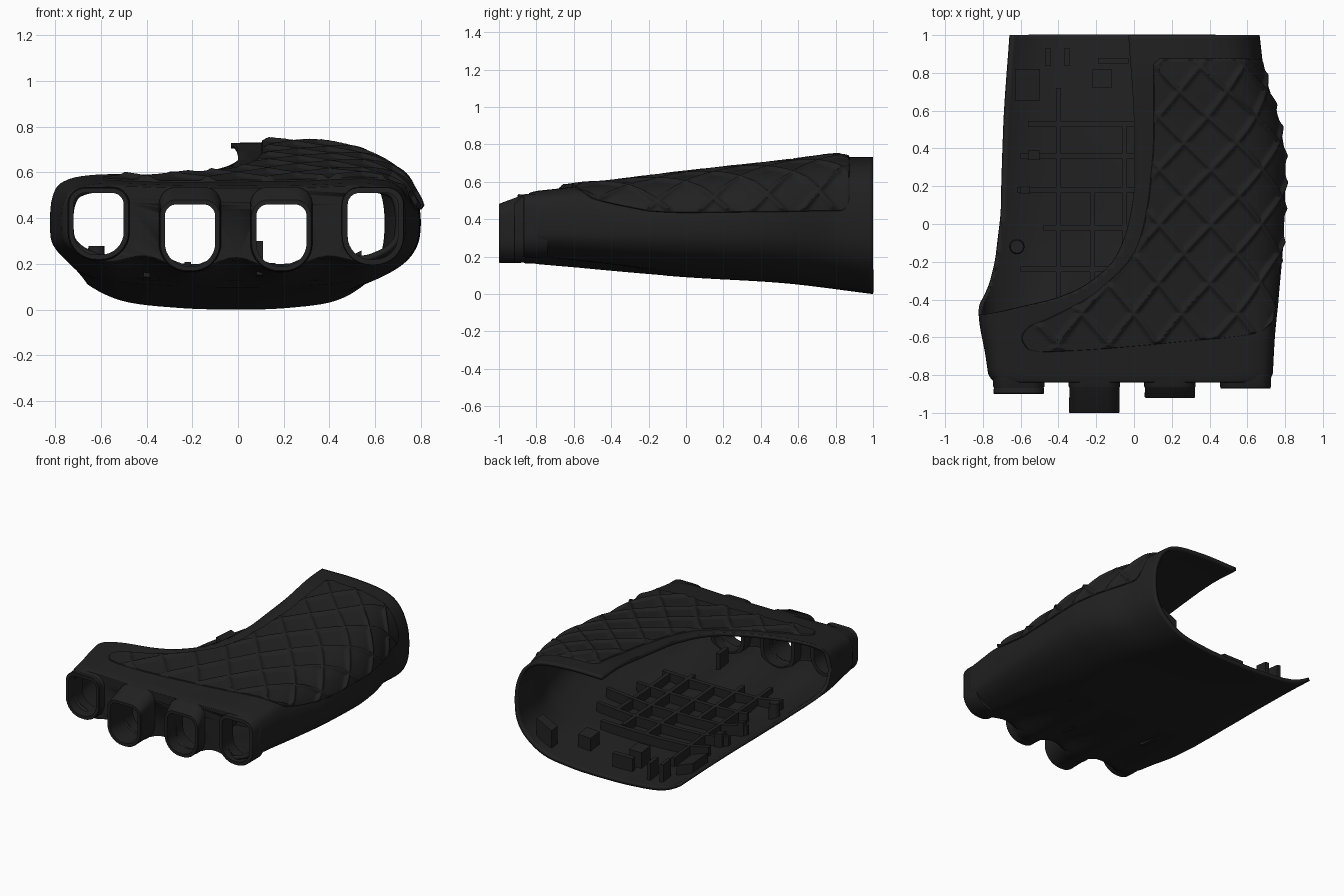
import bpy, bmesh, math
from functools import lru_cache
from mathutils import Vector

if "Cube" in bpy.data.objects:
    bpy.data.objects.remove(bpy.data.objects["Cube"])

black = bpy.data.materials.new("black_plastic")
black.diffuse_color = (0.015, 0.015, 0.015, 1)
black.use_nodes = True
black.node_tree.nodes["Principled BSDF"].inputs["Base Color"].default_value = black.diffuse_color


def interp(tab, x):
    """Monotone cubic interpolation through (x, value) pairs."""
    if x <= tab[0][0]: return tab[0][1]
    if x >= tab[-1][0]: return tab[-1][1]
    n = len(tab)
    d = [(tab[i+1][1] - tab[i][1]) / (tab[i+1][0] - tab[i][0]) for i in range(n-1)]

    def slope(i):
        if i == 0: return d[0]
        if i == n-1: return d[-1]
        p, q = d[i-1], d[i]
        return 2*p*q/(p+q) if p*q > 0 else 0
    i = max(k for k in range(n-1) if tab[k][0] <= x)
    h = tab[i+1][0] - tab[i][0]
    t = (x - tab[i][0]) / h
    return ((2*t**3-3*t*t+1)*tab[i][1] + (t**3-2*t*t+t)*h*slope(i)
            + (3*t*t-2*t**3)*tab[i+1][1] + (t**3-t*t)*h*slope(i+1))


# Silhouette tables along y, and the half section from bottom centre to top centre
LEFT = [(-.88, .76), (-.7, .785), (-.5, .82), (-.3, .83), (0, .845), (.5, .83), (1, .79)]
RIGHT = [(-.88, .73), (-.6, .745), (-.4, .765), (0, .795), (.3, .80), (.5, .775), (.8, .69), (1, .665)]
TOP = [(-.88, .535), (-.5, .575), (0, .635), (.5, .69), (.87, .73), (1, .73)]
BOTTOM = [(-.88, .165), (0, .09), (.5, .06), (1, 0)]
ROUND = [(-.84, .96), (-.82, .985), (-.79, 1)]
HALF = [(0, 0), (.33, .01), (.65, .055), (.87, .18), (.975, .33), (1, .52),
        (.975, .7), (.88, .87), (.7, .965), (.35, 1), (0, 1)]
SQUARE = {6: (.99, .8), 7: (.93, .96), 8: (.75, 1.02)}


@lru_cache(None)
def section(y):
    """20 control points: top centre, left side, bottom, right side."""
    xl, xr = interp(LEFT, y), interp(RIGHT, y)
    zt, zb, s = interp(TOP, y), interp(BOTTOM, y), interp(ROUND, y)
    w = min(1, max(0, (-y - .2) / .4))
    pts = []
    for i in range(20):
        k = 10 - i if i <= 10 else i - 10
        u, v = HALF[k]
        if k in SQUARE:
            f = 1 if i <= 10 else w
            u += (SQUARE[k][0] - u) * f
            v += (SQUARE[k][1] - v) * f
        x = -u * xl if i <= 10 else u * xr
        pts.append((x * s, zb + (zt - zb) * (.5 + (v - .5) * s), v))
    return pts


def surf(y, tau):
    p = section(y)
    i = math.floor(tau)
    t = tau - i
    a, b, c, d = (p[(i + k) % 20] for k in (-1, 0, 1, 2))
    x, z, v = (.5*(2*b[k] + (c[k]-a[k])*t + (2*a[k]-5*b[k]+4*c[k]-d[k])*t*t
                   + (3*b[k]-a[k]-3*c[k]+d[k])*t**3) for k in range(3))
    # knuckle ripples on the underside that fade towards the wrist
    fade = min(1, max(0, (-.1 - y) / .6)) * max(0, 1 - v / .4)
    if abs(x) < .61:
        z += .06 * fade * (.5 - .5 * math.cos(2 * math.pi * (x + .21) / .4))
    return Vector((x, y, z))


def tau_at(y, x):
    """Position on the top of the section at a given x."""
    lo, hi = 17.0, 24.5
    for _ in range(30):
        m = (lo + hi) / 2
        if surf(y, m).x > x: lo = m
        else: hi = m
    return lo


def select_only(ob):
    bpy.ops.object.select_all(action='DESELECT')
    ob.select_set(True)
    bpy.context.view_layer.objects.active = ob


def finish(name, bm, angle=35):
    me = bpy.data.meshes.new(name)
    bm.to_mesh(me)
    bm.free()
    ob = bpy.data.objects.new(name, me)
    bpy.context.collection.objects.link(ob)
    me.materials.append(black)
    select_only(ob)
    bpy.ops.object.shade_smooth_by_angle(angle=math.radians(angle))
    return ob


def sheet(rows):
    bm = bmesh.new()
    g = [[bm.verts.new(p) for p in r] for r in rows]
    for r, q in zip(g, g[1:]):
        for i in range(len(r) - 1):
            bm.faces.new((r[i], q[i], q[i+1], r[i+1]))
    return bm


# Finger openings: x0, x1, z0, z1, tip y
FINGERS = [(-.72, -.5, .24, .51, -.9), (-.32, -.1, .19, .46, -1),
           (.08, .3, .19, .46, -.92), (.48, .7, .22, .51, -.87)]


def outline(x0, x1, z0, z1, y, o=0):
    pts = []
    for cx, cz, r, a0 in ((x1-.05, z1-.05, .05, 0), (x0+.05, z1-.05, .05, 90),
                          (x0+.1, z0+.1, .1, 180), (x1-.1, z0+.1, .1, 270)):
        for k in range(9):
            a = math.radians(a0 + 90 * k / 8)
            pts.append(Vector((cx + (r+o)*math.cos(a), y, cz + (r+o)*math.sin(a))))
    return pts


def loft(rings, caps=False, loop=False):
    bm = bmesh.new()
    g = [[bm.verts.new(p) for p in r] for r in rings]
    for r, q in zip(g, g[1:] + (g[:1] if loop else [])):
        for i in range(len(r)):
            j = (i + 1) % len(r)
            bm.faces.new((r[i], r[j], q[j], q[i]))
    if caps:
        bm.faces.new(g[0])
        bm.faces.new(g[-1])
    bmesh.ops.recalc_face_normals(bm, faces=bm.faces)
    return bm


# Main shell: closed around the knuckles, cut open over the left half behind them
OPEN_X = [(-.48, -.82), (-.47, -.74), (-.44, -.6), (-.39, -.4), (-.32, -.25), (-.18, -.1),
          (0, -.03), (.2, 0), (.5, 0), (1, -.03)]
LOW_TAU = [(-.48, 4.5), (-.44, 5.4), (-.38, 6.2), (-.3, 6.65), (-.15, 7), (.1, 7.2), (1, 7.2)]
ys = [-.84, -.83, -.82, -.805, -.79] + [-.77 + .02*k for k in range(15)]
ys += [-.48 + .005*k for k in range(36)] + [-.3 + .02*k for k in range(66)]
rows = []
for y in ys:
    a = interp(LOW_TAU, y)
    b = 24.5 if y <= -.479 else tau_at(y, interp(OPEN_X, y))
    rows.append([surf(y, min(max(4.5 + k / 6, a), b)) for k in range(121)])
bm = sheet(rows)
bmesh.ops.remove_doubles(bm, verts=bm.verts, dist=.0001)
shell = finish("hand_shell", bm)
m = shell.modifiers.new("wall", 'SOLIDIFY')
m.thickness, m.offset = .024, -1

# Front plate between the fingers, with the finger openings cut through it
front = [surf(-.84, 20 * k / 100) for k in range(100)]
plate = finish("knuckle_plate", loft([front, [p + Vector((0, .025, 0)) for p in front]], caps=True))
cutters = []
for f in FINGERS:
    c = finish("finger_cutter", loft([outline(*f[:4], -1.1), outline(*f[:4], -.75)], caps=True))
    c.hide_render = True
    cutters.append(c)
    m = plate.modifiers.new("hole", 'BOOLEAN')
    m.object, m.operation, m.solver = c, 'DIFFERENCE', 'EXACT'
select_only(plate)
bpy.ops.object.convert(target='MESH')
for c in cutters:
    bpy.data.objects.remove(c)

# Finger sleeves, rising to meet the back of the hand
for n, f in enumerate(FINGERS):
    q, tip = f[:4], f[4]
    root = (*q[:3], .51)
    finish(f"finger_sleeve_{n+1}", loft([
        outline(*root, -.74, .026), outline(*root, -.86, .026), outline(*root, -.866, .022),
        outline(*q, min(-.869, tip + .004), .024),
        outline(*q, tip, .02), outline(*q, tip, 0), outline(*q, -.74, 0)], loop=True))

# Quilted grip pad on top and right side; rows slant along the knuckles
PAD_X = [(-.68, -.5), (-.66, -.57), (-.6, -.6), (-.55, -.57), (-.5, -.46), (-.35, -.19),
         (-.1, .02), (.2, .08), (.5, .1), (.84, .1), (.88, .14)]
PAD_TAU = [(-.57, 17.2), (-.5, 16.4), (-.3, 15.95), (0, 15.6), (.82, 15.4), (.86, 15.6), (.88, 16.2)]
ARC = [(15, .95), (16, .84), (17, .72), (18, .55), (19, .28), (20, 0), (21, -.28), (22, -.58), (24, -.8)]
NR, NC = 210, 140
rows = []
for j in range(NR + 1):
    r = j / NR
    yl = -.68 + 1.56 * (.5 * r * r + .5 * r)
    yr = yl + .11 * (1 - r) ** 3
    t0, t1 = interp(PAD_TAU, yr), tau_at(yl, interp(PAD_X, yl))
    row = []
    for i in range(NC + 1):
        s = i / NC
        tau, y = t0 + (t1 - t0) * s, yl + (yr - yl) * (1 - s) ** 1.3
        p = surf(y, tau)
        n = (surf(y + .004, tau) - p).cross(surf(y, tau + .02) - p).normalized()
        edge = min(i, NC - i, j, NR - j)
        a, w = interp(ARC, tau) / .27, y / .3 + .3 * y * y
        ridge = max(math.exp(-(abs((f % 1) - .5) / .075) ** 2) for f in (a + w, a - w))
        h = -.006 if edge == 0 else .007 + .018 * ridge * min(1, edge / 5)
        row.append(p + n * h)
    rows.append(row)
finish("quilted_grip_pad", sheet(rows), 50)


# Inner rib grid and mounts standing on the floor
def floor(x, y):
    u = x / (interp(LEFT, y) if x < 0 else interp(RIGHT, y))
    zb = interp(BOTTOM, y)
    return zb + .32 * u**4 * (interp(TOP, y) - zb) + .02


def blocks(name, items):
    bm = bmesh.new()
    for x0, x1, y0, y1, h in items:
        for v in bmesh.ops.create_cube(bm, size=1)['verts']:
            up = v.co.z > 0
            x, y = (x0 if v.co.x < 0 else x1), (y0 if v.co.y < 0 else y1)
            v.co = (x, y, floor(x, y) + (h if up else -.008))
    finish(name, bm)


ribs = []
for y, x0, x1 in ((.53, -.56, .3), (.36, -.6, .45), (.18, -.62, .5), (-.02, -.48, .4), (-.24, -.6, .35)):
    cuts = [x0, -.4, -.2, 0, .2, x1]
    ribs += [(a, b, y - .014, y + .014, .07) for a, b in zip(cuts, cuts[1:])]
for x, y0, y1 in ((-.4, -.4, .72), (-.22, -.34, .18), (-.05, -.24, .53), (.15, -.3, .5), (.3, -.24, .36)):
    ribs += [(x - .014, x + .014, y0 + (y1-y0)*k/4, y0 + (y1-y0)*(k+1)/4, .07) for k in range(4)]
blocks("floor_ribs", ribs)
blocks("mounts", [(-.63, -.5, .65, .82, .07), (-.47, -.44, .84, .93, .13), (-.37, -.34, .84, .93, .13),
                  (-.22, -.12, .72, .82, .12), (-.19, -.03, .85, .88, .1), (.42, .54, .86, .93, .13),
                  (-.56, -.5, .34, .39, .1), (.08, .11, -.6, -.5, .14), (.2, .3, .7, .8, .1),
                  (-.6, -.55, .16, .2, .1)])
bm = bmesh.new()
bmesh.ops.create_cone(bm, cap_ends=True, segments=24, radius1=.04, radius2=.035, depth=.12)
bmesh.ops.translate(bm, verts=bm.verts, vec=(-.62, -.12, floor(-.62, -.12) + .05))
finish("round_post", bm)
